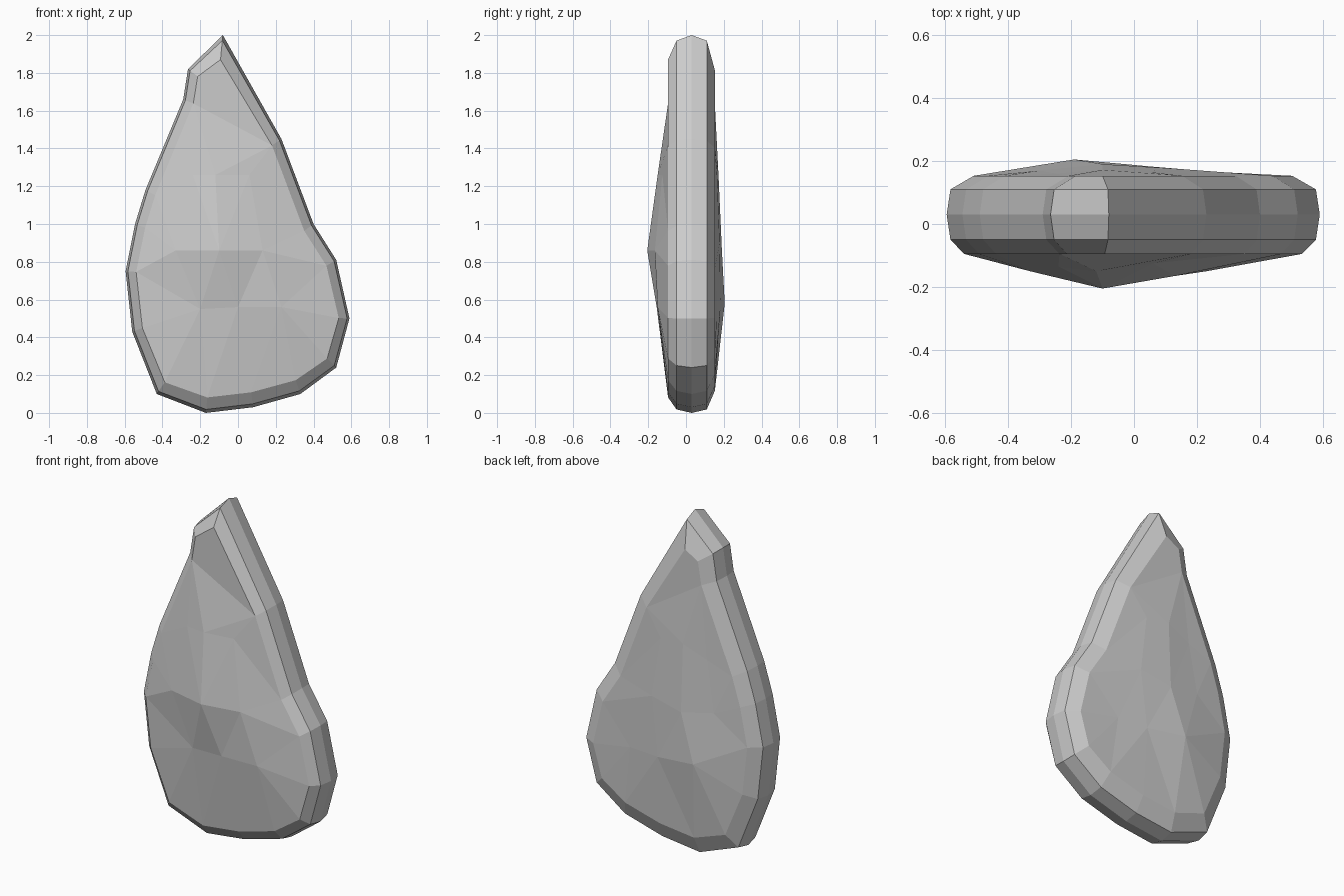
import bpy, bmesh
from mathutils import Vector
from mathutils.geometry import delaunay_2d_cdt

if "Cube" in bpy.data.objects:
    bpy.data.objects.remove(bpy.data.objects["Cube"])

# Silhouette seen from the front (x, z), clockwise from the tip
outline = [Vector(p) for p in [
    (-0.08, 2.0), (0.23, 1.45), (0.40, 1.0), (0.52, 0.81), (0.59, 0.50), (0.52, 0.24),
    (0.33, 0.10), (0.08, 0.03), (-0.17, 0.0), (-0.43, 0.10), (-0.56, 0.43), (-0.595, 0.75),
    (-0.545, 1.0), (-0.49, 1.18), (-0.29, 1.66), (-0.265, 1.82)]]

# Rim profile: depth y, inset in x, inset in z
rim = [(-0.095, 0.055, 0.080), (-0.05, 0.012, 0.018), (0.03, 0, 0),
       (0.11, 0.012, 0.018), (0.153, 0.085, 0.115)]

# Faceted bulges on both sides (x, z, y)
front_bulge = [(-0.33, 0.86, -0.15), (-0.10, 0.86, -0.205), (0.13, 0.86, -0.165),
               (-0.20, 0.55, -0.14), (0.0, 0.56, -0.155), (0.23, 0.56, -0.15),
               (-0.24, 1.26, -0.135), (-0.12, 1.26, -0.15), (0.06, 1.26, -0.125)]
back_bulge = [(-0.30, 0.90, 0.17), (-0.10, 0.86, 0.19), (0.10, 0.90, 0.178),
              (-0.19, 0.58, 0.205), (0.06, 0.55, 0.182), (0.25, 0.55, 0.166),
              (-0.25, 1.20, 0.16), (-0.10, 1.26, 0.172), (0.05, 1.25, 0.165)]


def inset(points, dx, dz):
    """Move every corner inward along its mitre."""
    out = []
    n = len(points)
    for i, p in enumerate(points):
        a = (p - points[i - 1]).normalized()
        b = (points[(i + 1) % n] - p).normalized()
        na, nb = Vector((a.y, -a.x)), Vector((b.y, -b.x))
        m = (na + nb) / (1 + na.dot(nb))
        out.append(Vector((p.x + m.x * dx, p.y + m.y * dz)))
    return out


bm = bmesh.new()
rings = [[bm.verts.new((p.x, y, p.y)) for p in inset(outline, dx, dz)] for y, dx, dz in rim]
n = len(outline)

# Bevelled rim
for r0, r1 in zip(rings, rings[1:]):
    for i in range(n):
        j = (i + 1) % n
        bm.faces.new((r0[i], r0[j], r1[j], r1[i]))


def cap(ring, bulge):
    """Fill a ring with facets through the bulge points."""
    verts = ring + [bm.verts.new((x, y, z)) for x, z, y in bulge]
    flat = [Vector((v.co.x, v.co.z)) for v in verts]
    edges = [(i, (i + 1) % n) for i in range(n)]
    res = delaunay_2d_cdt(flat, edges, [], 1, 1e-5)
    source = [o[0] for o in res[3]]
    faces = [bm.faces.new([verts[source[i]] for i in f]) for f in res[2]]
    bmesh.ops.join_triangles(bm, faces=faces, angle_face_threshold=0.25,
                             angle_shape_threshold=1.2)


cap(rings[0], front_bulge)
cap(rings[-1], back_bulge)
bmesh.ops.recalc_face_normals(bm, faces=bm.faces)

mesh = bpy.data.meshes.new("stone_blade")
bm.to_mesh(mesh)
bm.free()
bpy.context.collection.objects.link(bpy.data.objects.new("stone_blade", mesh))
